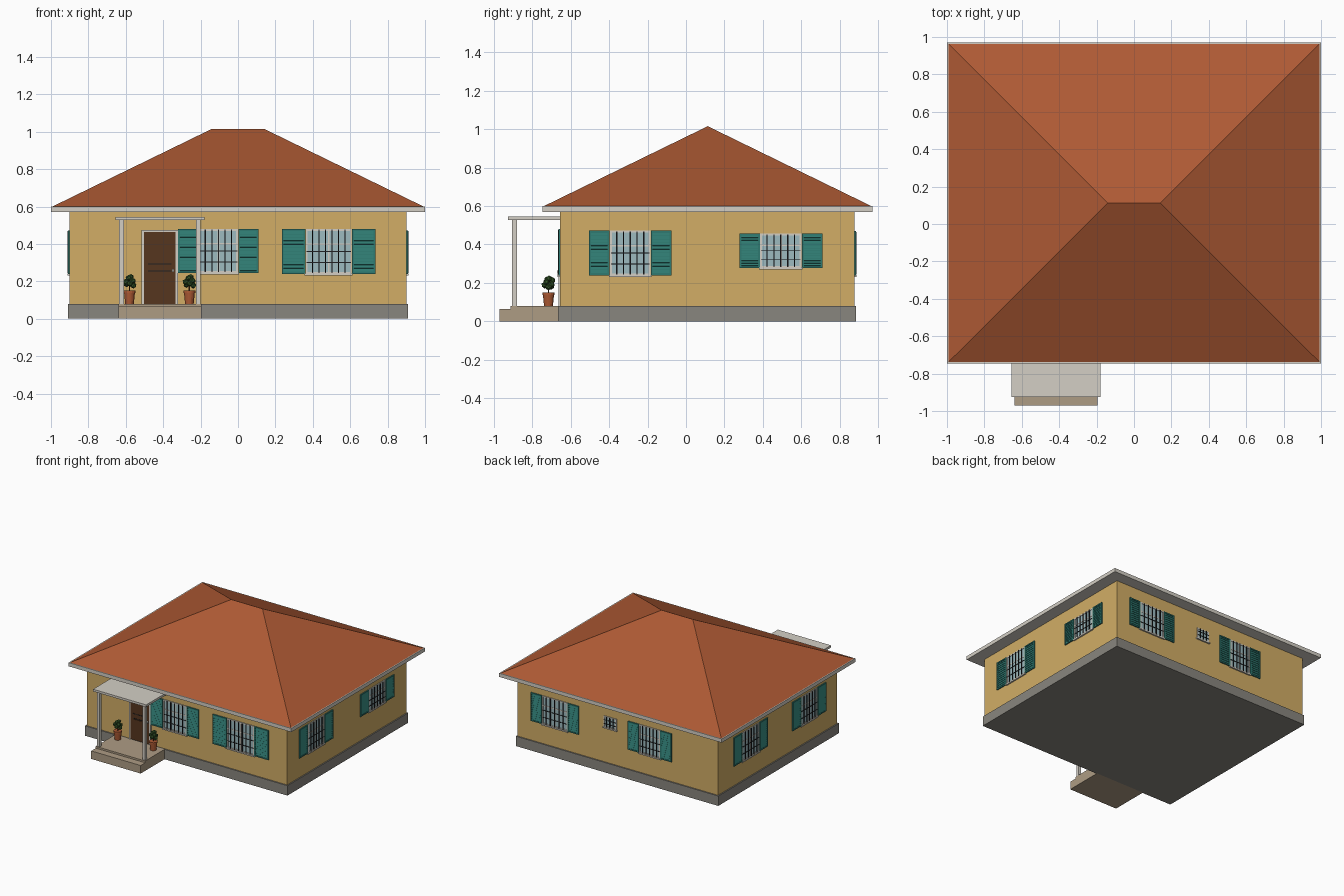
import bpy, bmesh, math, random
from mathutils import Matrix, Vector

random.seed(4)
if "Cube" in bpy.data.objects:
    bpy.data.objects.remove(bpy.data.objects["Cube"])


def material(name, *rgb):
    colour = [((c / 255 + 0.055) / 1.055) ** 2.4 for c in rgb] + [1]
    m = bpy.data.materials.new(name)
    m.use_nodes = True
    m.diffuse_color = colour
    m.node_tree.nodes["Principled BSDF"].inputs["Base Color"].default_value = colour
    return m


ROOF = material("terracotta", 174, 90, 52)
WALL = material("ochre plaster", 210, 174, 102)
PLINTH = material("grey stone", 137, 134, 126)
TRIM = material("off white", 212, 207, 197)
TEAL = material("teal paint", 47, 122, 113)
GLASS = material("pale glass", 158, 187, 192)
WOOD = material("dark wood", 86, 54, 30)
PAVING = material("tan paving", 174, 156, 132)
LEAF = material("leaf green", 54, 88, 42)
IRON = material("black iron", 32, 32, 34)


def finish(name, bm, mat, matrix=None):
    if matrix:
        bm.transform(matrix)
    mesh = bpy.data.meshes.new(name)
    bm.to_mesh(mesh)
    bm.free()
    mesh.materials.append(mat)
    obj = bpy.data.objects.new(name, mesh)
    bpy.context.collection.objects.link(obj)
    return obj


def boxes(name, mat, spans, matrix=None, tilt=0):
    """Each span is (x0, x1, y0, y1, z0, z1); tilt turns each box about its own x axis."""
    bm = bmesh.new()
    for x0, x1, y0, y1, z0, z1 in spans:
        place = Matrix.Translation(((x0 + x1) / 2, (y0 + y1) / 2, (z0 + z1) / 2))
        size = Matrix.Diagonal((x1 - x0, y1 - y0, z1 - z0, 1))
        bmesh.ops.create_cube(bm, size=1, matrix=place @ Matrix.Rotation(tilt, 4, "X") @ size)
    return finish(name, bm, mat, matrix)


def border(x0, x1, y0, y1, z0, z1, t):
    """Four spans framing a rectangle in the wall plane."""
    return [(x0, x0 + t, y0, y1, z0, z1), (x1 - t, x1, y0, y1, z0, z1),
            (x0 + t, x1 - t, y0, y1, z0, z0 + t), (x0 + t, x1 - t, y0, y1, z1 - t, z1)]


# House body
boxes("plinth", PLINTH, [(-0.91, 0.91, -0.665, 0.885, 0, 0.08)])
boxes("walls", WALL, [(-0.9, 0.9, -0.655, 0.875, 0.08, 0.575)])
boxes("eave_fascia", TRIM, [(-1, 1, -0.745, 0.97, 0.57, 0.6)])

# Hipped roof: a block whose top edge is drawn in to a short ridge
bm = bmesh.new()
base = [bm.verts.new((x, y, 0.6)) for x, y in
        ((-0.992, -0.738), (0.992, -0.738), (0.992, 0.963), (-0.992, 0.963))]
west, east = [bm.verts.new((x, 0.113, 1.015)) for x in (-0.14, 0.14)]
a, b, c, d = base
for face in ((a, b, east, west), (b, c, east), (c, d, west, east), (d, a, west), (d, c, b, a)):
    bm.faces.new(face)
finish("hipped_roof", bm, ROOF)

# Porch
boxes("porch_floor", PAVING, [(-0.64, -0.195, -0.912, -0.66, 0, 0.08)])
boxes("porch_step", PAVING, [(-0.64, -0.195, -0.97, -0.912, 0, 0.065)])
boxes("porch_canopy", TRIM, [(-0.655, -0.178, -0.925, -0.655, 0.527, 0.545)])
boxes("porch_posts", TRIM, [(x, x + 0.025, -0.905, -0.88, 0.08, 0.53) for x in (-0.635, -0.225)])

# Wall planes: local x runs along the wall, local -y points outwards
FRONT = Matrix.Translation((0, -0.655, 0))
RIGHT = Matrix.Translation((0.9, 0, 0)) @ Matrix.Rotation(math.pi / 2, 4, "Z")
BACK = Matrix.Translation((0, 0.875, 0)) @ Matrix.Rotation(math.pi, 4, "Z")
LEFT = Matrix.Translation((-0.9, 0, 0)) @ Matrix.Rotation(-math.pi / 2, 4, "Z")

# Door
boxes("door_leaf", WOOD, [(-0.503, -0.333, -0.004, 0.002, 0.08, 0.463)], FRONT)
boxes("door_frame", TRIM, [(-0.516, -0.503, -0.009, 0, 0.08, 0.475),
                           (-0.333, -0.32, -0.009, 0, 0.08, 0.475),
                           (-0.503, -0.333, -0.009, 0, 0.463, 0.475)], FRONT)
boxes("door_panels", WOOD, [(-0.48, -0.356, -0.008, 0, 0.1, 0.25),
                            (-0.48, -0.356, -0.008, 0, 0.3, 0.445)], FRONT)
boxes("door_grooves", IRON, [(-0.48, -0.356, -0.006, 0, z, z + 0.005)
                             for z in (0.253, 0.29)], FRONT)
boxes("door_handle", TRIM, [(-0.353, -0.343, -0.016, 0, 0.25, 0.265)], FRONT)


def window(name, wall, mid, z0, z1, width, shutter=0):
    x0, x1 = mid - width / 2, mid + width / 2
    t = 0.01
    boxes(name + "_glass", GLASS, [(x0, x1, -0.002, 0.002, z0, z1)], wall)
    frame = border(x0, x1, -0.006, 0, z0, z1, t)
    frame.append((x0 - 0.006, x1 + 0.006, -0.012, 0, z0 - 0.008, z0 + 0.002))
    if shutter:
        rail = z0 + (z1 - z0) * 0.66
        frame.append((mid - 0.005, mid + 0.005, -0.004, 0, z0, z1))
        frame.append((x0, x1, -0.004, 0, rail - 0.004, rail + 0.004))
    boxes(name + "_frame", TRIM, frame, wall)

    # Security bars
    count = round(width / 0.042)
    step = width / (count + 1)
    bars = [(x0 + step * i - 0.003, x0 + step * i + 0.003, -0.011, -0.005, z0 + 0.004, z1 - 0.004)
            for i in range(1, count + 1)]
    for part in (0.25, 0.5) if shutter else (0.33, 0.66):
        z = z0 + (z1 - z0) * part
        bars.append((x0 + 0.004, x1 - 0.004, -0.01, -0.006, z - 0.002, z + 0.002))
    boxes(name + "_bars", IRON, bars, wall)

    # Louvred shutters on both sides
    if shutter:
        panels, slats = [], []
        for s0, s1 in ((x0 - shutter, x0 - 0.002), (x1 + 0.002, x1 + shutter)):
            panels.append((s0, s1, -0.003, 0, z0, z1))
            panels += border(s0, s1, -0.009, 0, z0, z1, 0.01)
            n = 12
            pitch = (z1 - z0 - 0.02) / n
            for i in range(n):
                z = z0 + 0.01 + pitch * (i + 0.5)
                slats.append((s0 + 0.01, s1 - 0.01, -0.007, -0.004, z - pitch * 0.42, z + pitch * 0.42))
        boxes(name + "_shutters", TEAL, panels, wall)
        boxes(name + "_slats", TEAL, slats, wall, tilt=-0.3)


window("front_window_a", FRONT, -0.105, 0.245, 0.48, 0.21, 0.11)
window("front_window_b", FRONT, 0.485, 0.24, 0.48, 0.245, 0.128)
window("right_window_a", RIGHT, -0.29, 0.24, 0.472, 0.21, 0.11)
window("right_window_b", RIGHT, 0.493, 0.278, 0.457, 0.215, 0.108)
window("left_window_a", LEFT, 0.29, 0.24, 0.472, 0.21, 0.11)
window("left_window_b", LEFT, -0.46, 0.24, 0.472, 0.22, 0.107)
window("back_window_a", BACK, -0.563, 0.24, 0.47, 0.23, 0.1)
window("back_window_b", BACK, 0.29, 0.24, 0.47, 0.19, 0.1)
window("back_vent", BACK, -0.067, 0.365, 0.455, 0.115)


def drum(bm, r0, r1, z0, z1, sides=16):
    bmesh.ops.create_cone(bm, cap_ends=True, segments=sides, radius1=r0, radius2=r1,
                          depth=z1 - z0, matrix=Matrix.Translation((0, 0, (z0 + z1) / 2)))


# Potted plants either side of the door
for side, x in (("left", -0.26), ("right", -0.58)):
    spot = Matrix.Translation((x, -0.715, 0.08))
    bm = bmesh.new()
    drum(bm, 0.023, 0.029, 0, 0.06)
    drum(bm, 0.032, 0.032, 0.058, 0.07)
    finish(side + "_pot", bm, ROOF, spot)
    bm = bmesh.new()
    drum(bm, 0.004, 0.003, 0.06, 0.12, 8)
    finish(side + "_stem", bm, WOOD, spot)
    bm = bmesh.new()
    for i in range(9):
        turn = i * 2.4
        reach = 0.021 if i < 7 else 0.008
        centre = Vector((reach * math.cos(turn), reach * math.sin(turn),
                         0.1 + 0.005 * i + random.uniform(-0.004, 0.004)))
        bmesh.ops.create_icosphere(bm, subdivisions=1, radius=0.017,
                                   matrix=Matrix.Translation(centre) @ Matrix.Rotation(turn, 4, "Z"))
    finish(side + "_foliage", bm, LEAF, spot)
